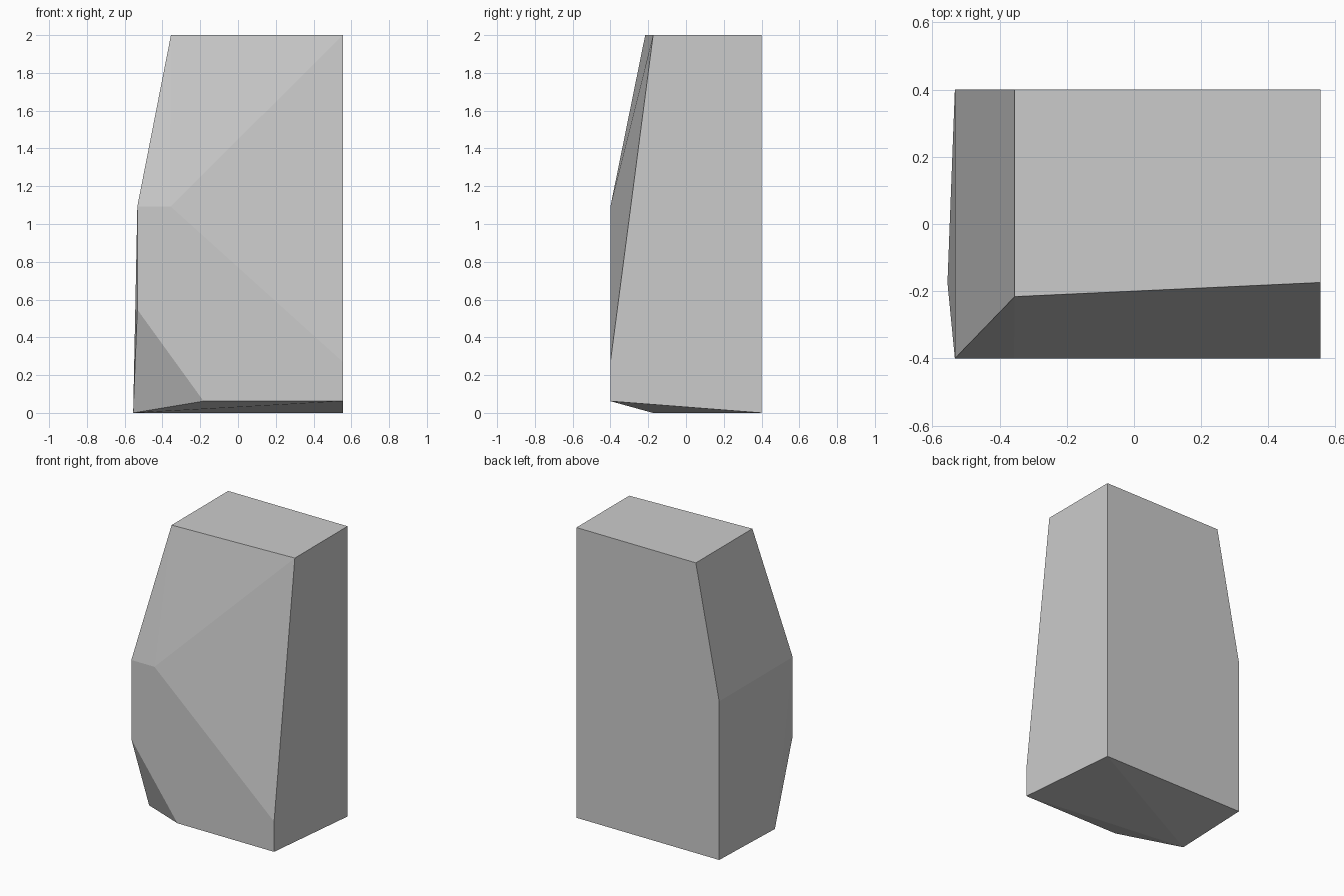
import bpy, bmesh, math

if "Cube" in bpy.data.objects:
    bpy.data.objects.remove(bpy.data.objects["Cube"])

# Corner points of the chipped stone block, level by level
right, left, back, front = 0.555, -0.533, 0.4, -0.4
top = [(-0.355, -0.216, 2), (right, -0.174, 2), (right, back, 2), (-0.355, back, 2)]
shoulder = [(left, front, 1.093), (-0.357, front, 1.093), (left, back, 1.093)]
front_chips = [(left, front, 0.547), (-0.182, front, 0.062),
               (right, front, 0.062), (right, front, 0.27)]
base = [(-0.555, -0.175, 0), (left, back, 0), (right, back, 0)]

# The block is convex, so its facets are the hull of those corners
bm = bmesh.new()
for p in top + shoulder + front_chips + base:
    bm.verts.new(p)
bmesh.ops.convex_hull(bm, input=bm.verts[:])

# Merge coplanar triangles into clean flat facets
bmesh.ops.dissolve_limit(bm, angle_limit=math.radians(0.2),
                         verts=bm.verts[:], edges=bm.edges[:])
bmesh.ops.recalc_face_normals(bm, faces=bm.faces[:])

mesh = bpy.data.meshes.new("stone_block")
bm.to_mesh(mesh)
bm.free()
bpy.context.collection.objects.link(bpy.data.objects.new("stone_block", mesh))
